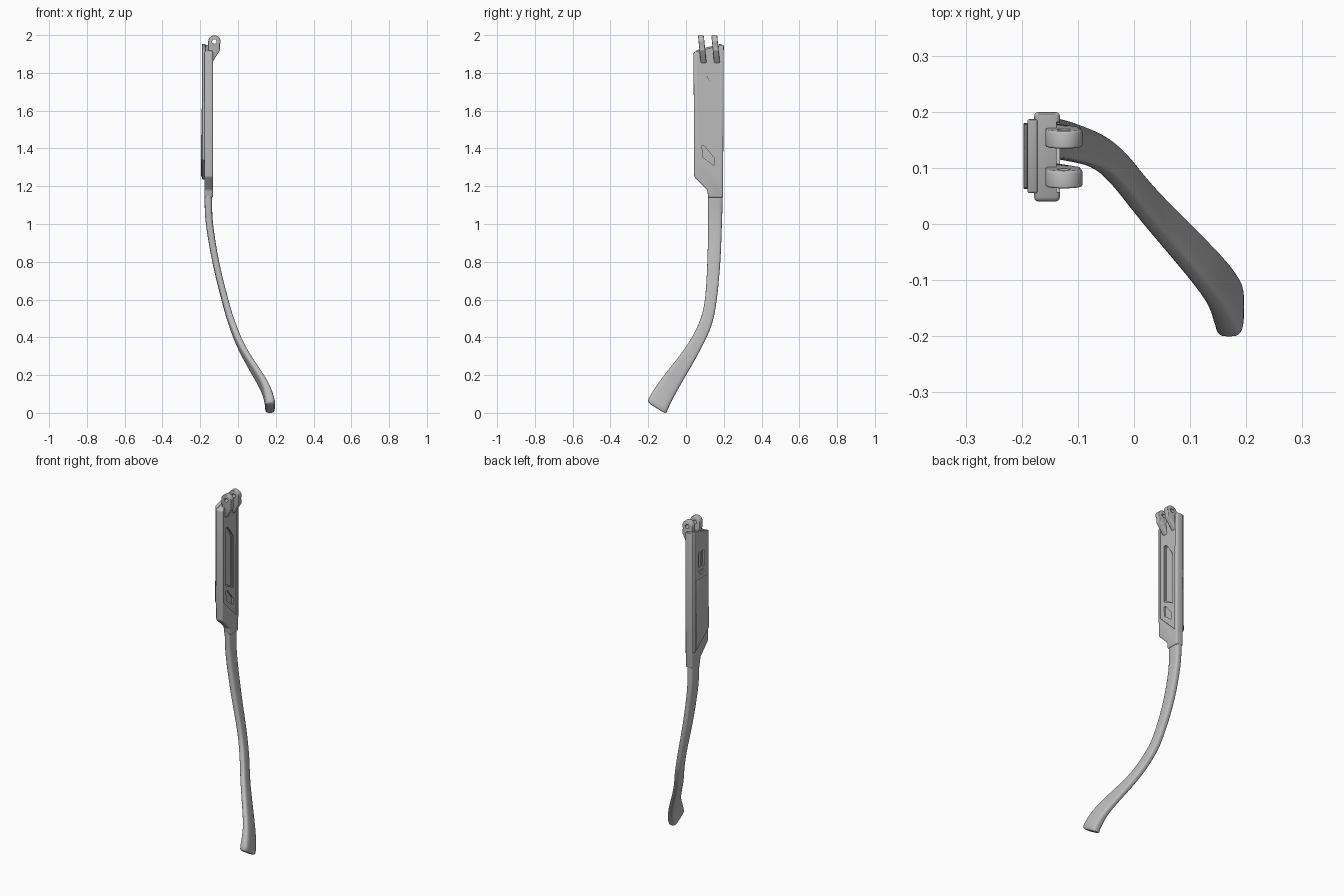
import bpy, bmesh, math
from mathutils import Vector

cube = bpy.data.objects.get("Cube")
if cube:
    bpy.data.objects.remove(cube, do_unlink=True)

grey = bpy.data.materials.new("matte_grey")
grey.use_nodes = True
grey.diffuse_color = (0.5, 0.5, 0.5, 1)
grey.node_tree.nodes["Principled BSDF"].inputs["Base Color"].default_value = (0.5, 0.5, 0.5, 1)


def link(name, bm):
    bmesh.ops.recalc_face_normals(bm, faces=bm.faces)
    mesh = bpy.data.meshes.new(name)
    bm.to_mesh(mesh)
    bm.free()
    mesh.materials.append(grey)
    ob = bpy.data.objects.new(name, mesh)
    bpy.context.collection.objects.link(ob)
    return ob


def prism(name, base, offset):
    """Extrude a closed outline along an offset."""
    bm = bmesh.new()
    face = bm.faces.new([bm.verts.new(p) for p in base])
    grown = bmesh.ops.extrude_face_region(bm, geom=[face])["geom"]
    moved = [g for g in grown if isinstance(g, bmesh.types.BMVert)]
    bmesh.ops.translate(bm, verts=moved, vec=offset)
    return link(name, bm)


def slab(name, outline, x0, x1):
    return prism(name, [(x0, y, z) for y, z in outline], (x1 - x0, 0, 0))


def finish(ob, bevel=0.0, cutters=()):
    """Round the edges, carve the cutters, then bake and shade."""
    if bevel:
        mod = ob.modifiers.new("edge", "BEVEL")
        mod.width, mod.segments, mod.limit_method = bevel, 3, "ANGLE"
    for c in cutters:
        mod = ob.modifiers.new("cut", "BOOLEAN")
        mod.operation, mod.solver, mod.object = "DIFFERENCE", "EXACT", c
    dg = bpy.context.evaluated_depsgraph_get()
    mesh = bpy.data.meshes.new_from_object(ob.evaluated_get(dg))
    ob.modifiers.clear()
    ob.data = mesh
    for c in cutters:
        bpy.data.objects.remove(c, do_unlink=True)
    bpy.ops.object.select_all(action="DESELECT")
    ob.select_set(True)
    bpy.context.view_layer.objects.active = ob
    bpy.ops.object.shade_smooth_by_angle(angle=math.radians(35))


def shrink(outline, amount):
    """Pull the corners of an outline towards its middle."""
    cy = sum(p[0] for p in outline) / len(outline)
    cz = sum(p[1] for p in outline) / len(outline)
    return [(y - math.copysign(amount, y - cy), z - math.copysign(amount, z - cz))
            for y, z in outline]


# Housing with an inner recess, a long window and a small window
housing = slab("housing", [(0.04, 1.91), (0.2, 1.95), (0.196, 1.14), (0.117, 1.14),
                           (0.113, 1.18), (0.043, 1.25)], -0.178, -0.132)
recess = [(0.057, 2.05), (0.182, 2.05), (0.179, 1.235), (0.057, 1.355)]
window = [(0.083, 1.79), (0.105, 1.785), (0.153, 1.72), (0.153, 1.41), (0.083, 1.445)]
slot = [(0.085, 1.415), (0.1, 1.41), (0.148, 1.35), (0.148, 1.31), (0.088, 1.355)]
cuts = [slab("recess_cutter", recess, -0.138, -0.1),
        slab("window_cutter", window, -0.145, -0.1),
        slab("window_floor_cutter", shrink(window, 0.008), -0.15, -0.1),
        slab("slot_cutter", slot, -0.147, -0.1)]
finish(housing, 0.008, cuts)

# Outer cover plate with two small slots
cover = slab("outer_cover", [(0.055, 1.92), (0.187, 1.955), (0.187, 1.235), (0.055, 1.34)],
             -0.19, -0.172)
cover_cuts = [slab("cover_slot_cutter", [(y, 1.73), (y + 0.02, 1.73), (y + 0.02, 1.82), (y, 1.82)],
                   -0.25, -0.18) for y in (0.1, 0.135)]
cover_cuts.append(slab("cover_notch_cutter", [(0.105, 1.71), (0.15, 1.71), (0.128, 1.68)], -0.25, -0.184))
finish(cover, 0.004, cover_cuts)

# Raised skin of the cover, standing slightly proud towards the bottom
skin = slab("cover_skin", [(0.062, 1.66), (0.18, 1.66), (0.18, 1.25), (0.062, 1.345)],
            -0.197, -0.185)
for v in skin.data.vertices:
    if v.co.z > 1.5 and v.co.x < -0.19:
        v.co.x = -0.191
finish(skin, 0.002)

# Pair of leaning hinge knuckles
cx, cz, r = -0.125, 1.966, 0.033
for name, y in (("front_hinge_knuckle", 0.076), ("back_hinge_knuckle", 0.147)):
    arc = [math.radians(a) for a in range(-30, 181, 15)]
    outline = [(cx + r * math.cos(a), cz + r * math.sin(a)) for a in arc]
    outline += [(-0.158, 1.85), (-0.14, 1.85), (-0.095, 1.92)]
    knuckle = prism(name, [(x, y, z) for x, z in outline], (0, 0.031, 0))
    ring = [math.tau * i / 20 for i in range(20)]
    pin = prism("pin_cutter", [(cx + 0.012 * math.cos(a), y - 0.05, cz + 0.012 * math.sin(a))
                               for a in ring], (0, 0.15, 0))
    finish(knuckle, 0.004, [pin])
    for v in knuckle.data.vertices:
        v.co.y -= 0.1 * (v.co.z - 1.87)

# Curved arm: each station is front edge, back edge, middle x, thickness
stations = [
    (0.116, 1.22, 0.196, 1.22, -0.157, 0.040),
    (0.116, 1.13, 0.194, 1.13, -0.157, 0.040),
    (0.117, 1.00, 0.190, 1.00, -0.151, 0.038),
    (0.113, 0.80, 0.181, 0.79, -0.117, 0.036),
    (0.100, 0.60, 0.160, 0.58, -0.067, 0.035),
    (0.070, 0.48, 0.130, 0.45, -0.029, 0.036),
    (0.000, 0.35, 0.063, 0.31, 0.028, 0.037),
    (-0.130, 0.18, -0.048, 0.115, 0.136, 0.042),
    (-0.190, 0.09, -0.092, 0.028, 0.167, 0.052),
    (-0.201, 0.058, -0.105, -0.002, 0.169, 0.050)]


def spline(a, b, c, d, t):
    return [0.5 * (2 * q + (s - p) * t + (2 * p - 5 * q + 4 * s - u) * t * t
                   + (3 * q - p - 3 * s + u) * t ** 3) for p, q, s, u in zip(a, b, c, d)]


rows, last = [], len(stations) - 1
for i in range(last):
    quad = [stations[min(max(i + k, 0), last)] for k in (-1, 0, 1, 2)]
    rows += [spline(*quad, t / 6) for t in range(6)]
rows.append(list(stations[-1]))

bm = bmesh.new()
sides, loops = 28, []


def add_loop(row, scale=1.0, push=0.0):
    y0, z0, y1, z1, x, thick = row
    mid = Vector((x, (y0 + y1) / 2, (z0 + z1) / 2))
    half = Vector((0, (y1 - y0) / 2, (z1 - z0) / 2))
    down = Vector((0, half.z, -half.y)).normalized()
    loop = []
    for k in range(sides):
        a = math.tau * k / sides
        c, s = math.cos(a), math.sin(a)
        u = math.copysign(abs(c) ** 0.55, c) * scale
        w = math.copysign(abs(s) ** 0.55, s) * scale
        loop.append(bm.verts.new(mid + half * u + Vector((w * thick / 2, 0, 0)) + down * push))
    loops.append(loop)


for row in rows[:-1]:
    add_loop(row)
# Rounded tip
for scale, push in ((1.0, -0.008), (0.96, -0.002), (0.87, 0.002), (0.6, 0.004)):
    add_loop(rows[-1], scale, push)
for a, b in zip(loops, loops[1:]):
    for k in range(sides):
        n = (k + 1) % sides
        bm.faces.new((a[k], a[n], b[n], b[k]))
bm.faces.new(loops[0])
bm.faces.new(loops[-1])
finish(link("curved_arm", bm))
